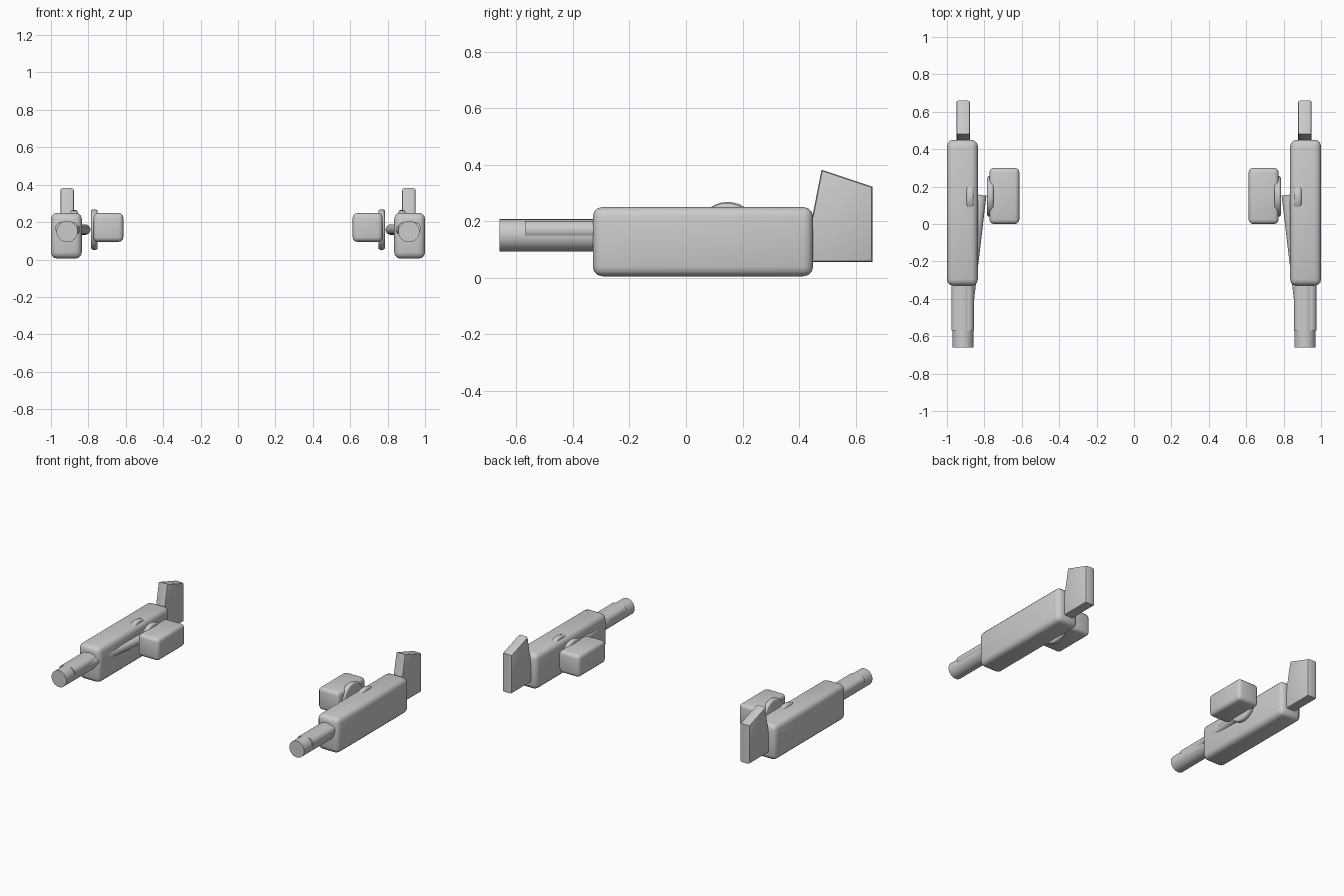
import bpy, bmesh, math
from mathutils import Matrix, Vector

if "Cube" in bpy.data.objects:
    bpy.data.objects.remove(bpy.data.objects["Cube"])

grey = bpy.data.materials.new("plain grey")
grey.use_nodes = True
colour = (0.6, 0.6, 0.6, 1)
grey.diffuse_color = colour
grey.node_tree.nodes["Principled BSDF"].inputs["Base Color"].default_value = colour


def finish(name, bm):
    """Turn the left-hand part into an object mirrored to the right."""
    bmesh.ops.recalc_face_normals(bm, faces=bm.faces)
    mesh = bpy.data.meshes.new(name)
    bm.to_mesh(mesh)
    bm.free()
    mesh.materials.append(grey)
    obj = bpy.data.objects.new(name, mesh)
    bpy.context.collection.objects.link(obj)
    bpy.ops.object.select_all(action='DESELECT')
    obj.select_set(True)
    bpy.context.view_layer.objects.active = obj
    bpy.ops.object.shade_smooth_by_angle(angle=math.radians(35))
    obj.modifiers.new("Mirror", 'MIRROR')
    return obj


def round_edges(bm, edges, width, segments=3):
    bmesh.ops.bevel(bm, geom=edges, offset=width, segments=segments,
                    profile=0.5, affect='EDGES')


def box(name, low, high, width):
    low, high = Vector(low), Vector(high)
    bm = bmesh.new()
    bmesh.ops.create_cube(bm, size=1, matrix=Matrix.Translation((low + high) / 2)
                          @ Matrix.Diagonal((*(high - low), 1)))
    round_edges(bm, bm.edges[:], width)
    return finish(name, bm)


def rod(name, start, end, radius, width=0):
    start, end = Vector(start), Vector(end)
    axis = end - start
    turn = axis.to_track_quat('Z', 'Y').to_matrix().to_4x4()
    bm = bmesh.new()
    bmesh.ops.create_cone(bm, cap_ends=True, segments=32, radius1=radius, radius2=radius,
                          depth=axis.length,
                          matrix=Matrix.Translation((start + end) / 2) @ turn)
    if width:
        rims = [e for e in bm.edges if any(len(f.verts) > 4 for f in e.link_faces)]
        round_edges(bm, rims, width)
    return finish(name, bm)


# Main housing and side pod
box("housing", (0.835, -0.33, 0.005), (1.0, 0.45, 0.25), 0.034)
box("side_pod", (0.613, 0.0, 0.095), (0.773, 0.3, 0.248), 0.024)

# Barrel with two slim tubes along its flanks
rod("barrel", (0.914, -0.66, 0.15), (0.914, -0.3, 0.15), 0.057)
for side, x in (("inner", 0.888), ("outer", 0.944)):
    rod(side + "_barrel_tube", (x, -0.57, 0.168), (x, -0.3, 0.168), 0.033)

# Pivot discs and the slanting strut
rod("pod_disc", (0.75, 0.148, 0.16), (0.786, 0.148, 0.16), 0.108, 0.012)
rod("housing_disc", (0.857, 0.145, 0.153), (0.896, 0.145, 0.153), 0.111, 0.012)
rod("strut", (0.817, 0.155, 0.16), (0.885, -0.42, 0.16), 0.028)

# Tail fin from a side profile
bm = bmesh.new()
profile = [(0.415, 0.055), (0.66, 0.055), (0.66, 0.322), (0.48, 0.382)]
face = bm.faces.new([bm.verts.new((0.877, y, z)) for y, z in profile])
swept = bmesh.ops.extrude_face_region(bm, geom=[face])["geom"]
bmesh.ops.translate(bm, vec=(0.073, 0, 0),
                    verts=[v for v in swept if isinstance(v, bmesh.types.BMVert)])
long_edges = [e for e in bm.edges if abs(e.verts[0].co.x - e.verts[1].co.x) < 0.001]
round_edges(bm, long_edges, 0.012, 2)
finish("tail_fin", bm)
